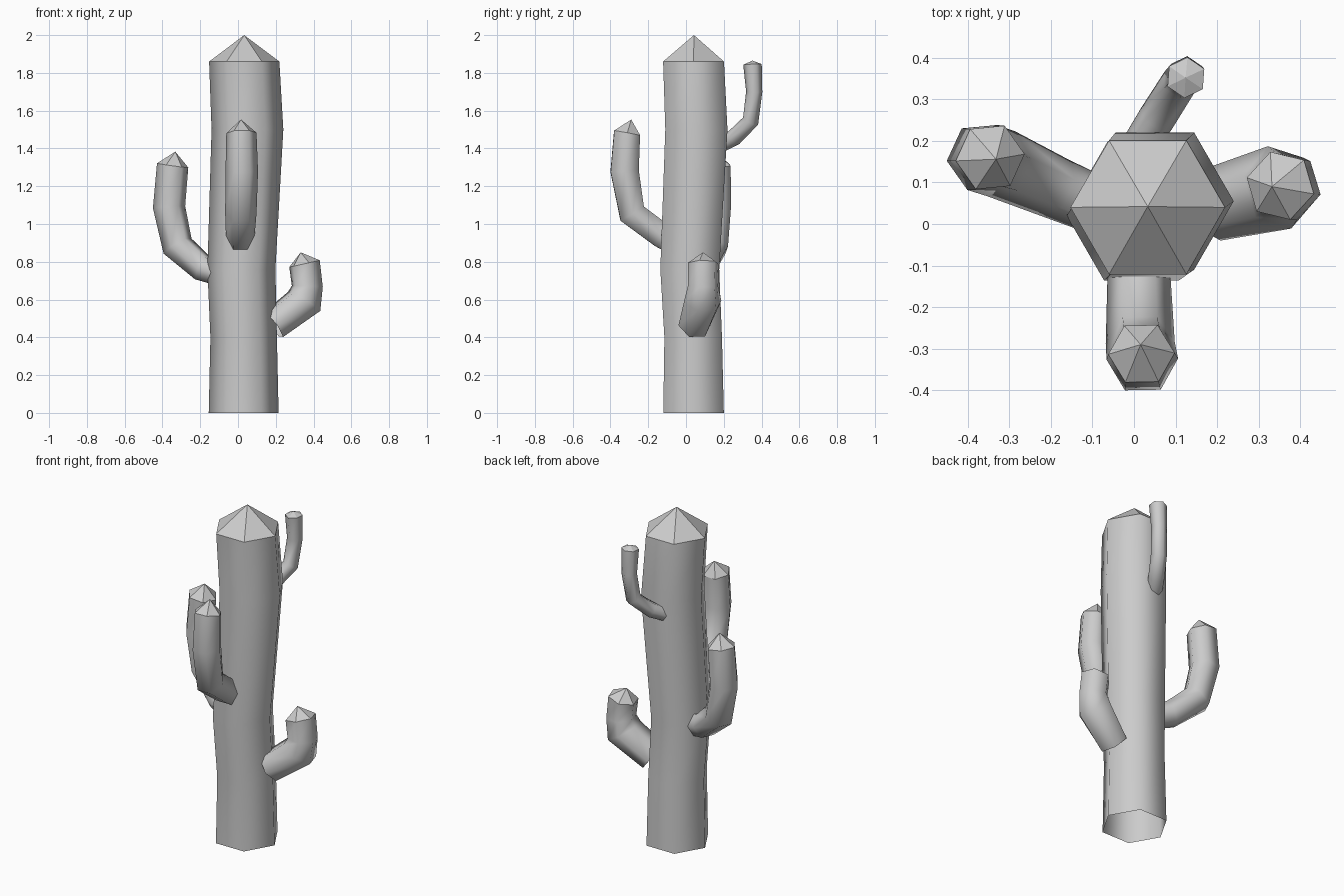
import bpy, bmesh, math
from mathutils import Vector

if "Cube" in bpy.data.objects:
    bpy.data.objects.remove(bpy.data.objects["Cube"])


def tube(name, rings, tip, frame):
    """Sweep hexagonal rings and close the end with a faceted point.
    rings: (x, y, z, radius); frame(i) gives the two axes of ring i."""
    bm = bmesh.new()
    loops = []
    for i, (x, y, z, r) in enumerate(rings):
        u, v = frame(i)
        loops.append([bm.verts.new(Vector((x, y, z))
                      + r * (math.cos(k * math.pi / 3) * u + math.sin(k * math.pi / 3) * v))
                      for k in range(6)])
    for a, b in zip(loops, loops[1:]):
        for k in range(6):
            n = (k + 1) % 6
            bm.faces.new((a[k], a[n], b[n], b[k])).smooth = True
    apex = bm.verts.new(tip)
    for k in range(6):
        bm.faces.new((loops[-1][k], loops[-1][(k + 1) % 6], apex)).smooth = False
    # crease where the tip meets the side
    bm.edges.ensure_lookup_table()
    top = loops[-1]
    for k in range(6):
        bm.edges.get((top[k], top[(k + 1) % 6])).smooth = False
    bmesh.ops.recalc_face_normals(bm, faces=bm.faces)
    me = bpy.data.meshes.new(name)
    bm.to_mesh(me)
    bm.free()
    ob = bpy.data.objects.new(name, me)
    bpy.context.collection.objects.link(ob)
    return ob


def arm(name, rings, tip):
    """Bent arm: each ring is square to the average path direction."""
    pts = [Vector(p[:3]) for p in rings] + [Vector(tip)]
    heading = pts[-1] - pts[0]
    side = Vector((heading.y, -heading.x, 0)).normalized()

    def frame(i):
        t = (pts[i + 1] - pts[i]).normalized()
        if i:
            t += (pts[i] - pts[i - 1]).normalized()
        t.normalize()
        u = (side - side.dot(t) * t).normalized()
        return u, t.cross(u)
    return tube(name, rings, tip, frame)


# Trunk, gently swaying, open underneath
tube("trunk", [(0.03, 0.04, 0, 0.185), (0.03, 0.038, 0.4, 0.176),
               (0.018, 0.02, 0.76, 0.18), (0.05, 0.055, 1.5, 0.19),
               (0.033, 0.04, 1.86, 0.186)],
     (0.033, 0.042, 2.0), lambda i: (Vector((1, 0, 0)), Vector((0, 1, 0))))

# Arms, rooted in the trunk
arm("left_arm", [(-0.09, 0.045, 0.735, 0.07), (-0.185, 0.085, 0.765, 0.075),
                 (-0.32, 0.145, 0.883, 0.085), (-0.365, 0.16, 1.09, 0.086),
                 (-0.346, 0.16, 1.31, 0.084)], (-0.332, 0.156, 1.383))
arm("front_arm", [(0.012, -0.06, 0.9, 0.075), (0.012, -0.13, 0.94, 0.076),
                  (0.015, -0.285, 1.055, 0.083), (0.02, -0.325, 1.28, 0.086),
                  (0.018, -0.312, 1.482, 0.08)], (0.016, -0.29, 1.553))
arm("right_arm", [(0.185, 0.045, 0.465, 0.088), (0.35, 0.088, 0.59, 0.103),
                  (0.367, 0.09, 0.67, 0.084), (0.352, 0.092, 0.79, 0.085)],
    (0.332, 0.09, 0.85))
arm("back_arm", [(0.01, 0.185, 1.42, 0.042), (0.055, 0.255, 1.458, 0.045),
                 (0.11, 0.342, 1.545, 0.044), (0.125, 0.361, 1.70, 0.043),
                 (0.125, 0.352, 1.845, 0.049)], (0.124, 0.352, 1.865))
